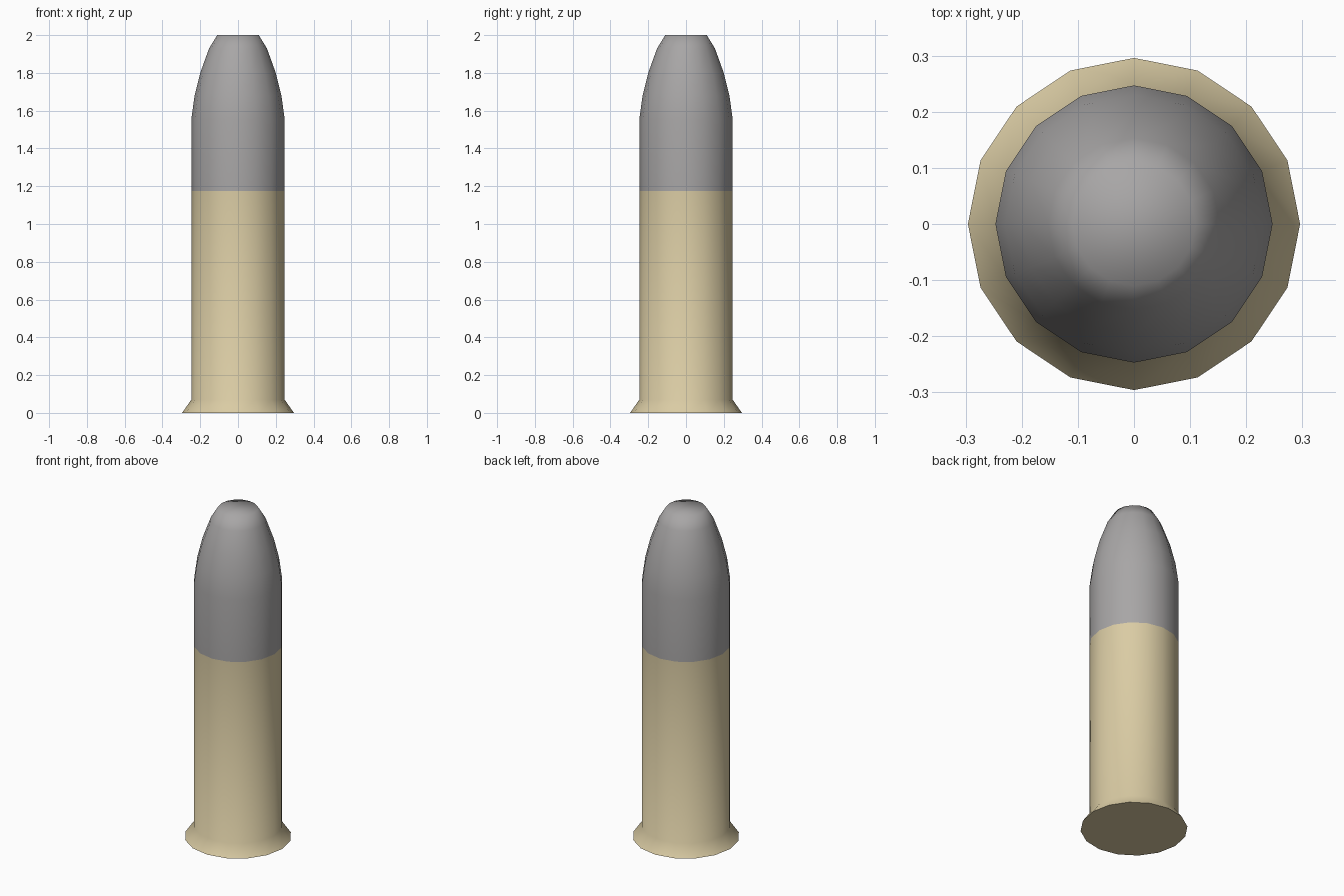
import bpy, bmesh, math

if "Cube" in bpy.data.objects:
    bpy.data.objects.remove(bpy.data.objects["Cube"])

SIDES = 16

def material(name, color):
    m = bpy.data.materials.new(name)
    m.diffuse_color = (*color, 1)
    m.use_nodes = True
    m.node_tree.nodes["Principled BSDF"].inputs["Base Color"].default_value = m.diffuse_color
    return m

def lathe(name, profile, mat, cap_bottom=False, cap_top=False):
    """Revolve a (radius, z) profile, listed from bottom to top."""
    bm = bmesh.new()
    rings = []
    for r, z in profile:
        rings.append([bm.verts.new((r * math.cos(2 * math.pi * i / SIDES),
                                    r * math.sin(2 * math.pi * i / SIDES), z))
                      for i in range(SIDES)])
    for a, b in zip(rings, rings[1:]):
        for i in range(SIDES):
            j = (i + 1) % SIDES
            bm.faces.new((a[i], a[j], b[j], b[i]))
    if cap_bottom:
        bm.faces.new(rings[0][::-1])
    if cap_top:
        bm.faces.new(rings[-1])
    me = bpy.data.meshes.new(name)
    bm.to_mesh(me)
    bm.free()
    me.materials.append(mat)
    ob = bpy.data.objects.new(name, me)
    bpy.context.collection.objects.link(ob)
    bpy.ops.object.select_all(action='DESELECT')
    ob.select_set(True)
    bpy.context.view_layer.objects.active = ob
    bpy.ops.object.shade_smooth_by_angle(angle=math.radians(65))
    return ob

brass = material("pale_brass", (0.70, 0.60, 0.37))
lead = material("lead_grey", (0.39, 0.38, 0.38))

# Casing with flared rim and flat base
lathe("casing", [(0.296, 0), (0.247, 0.07), (0.247, 1.175)], brass, cap_bottom=True)

# Rounded nose with flat tip
lathe("nose", [(0.247, 1.175), (0.247, 1.555), (0.23, 1.68), (0.2, 1.8),
               (0.153, 1.93), (0.11, 2.0)], lead, cap_top=True)
